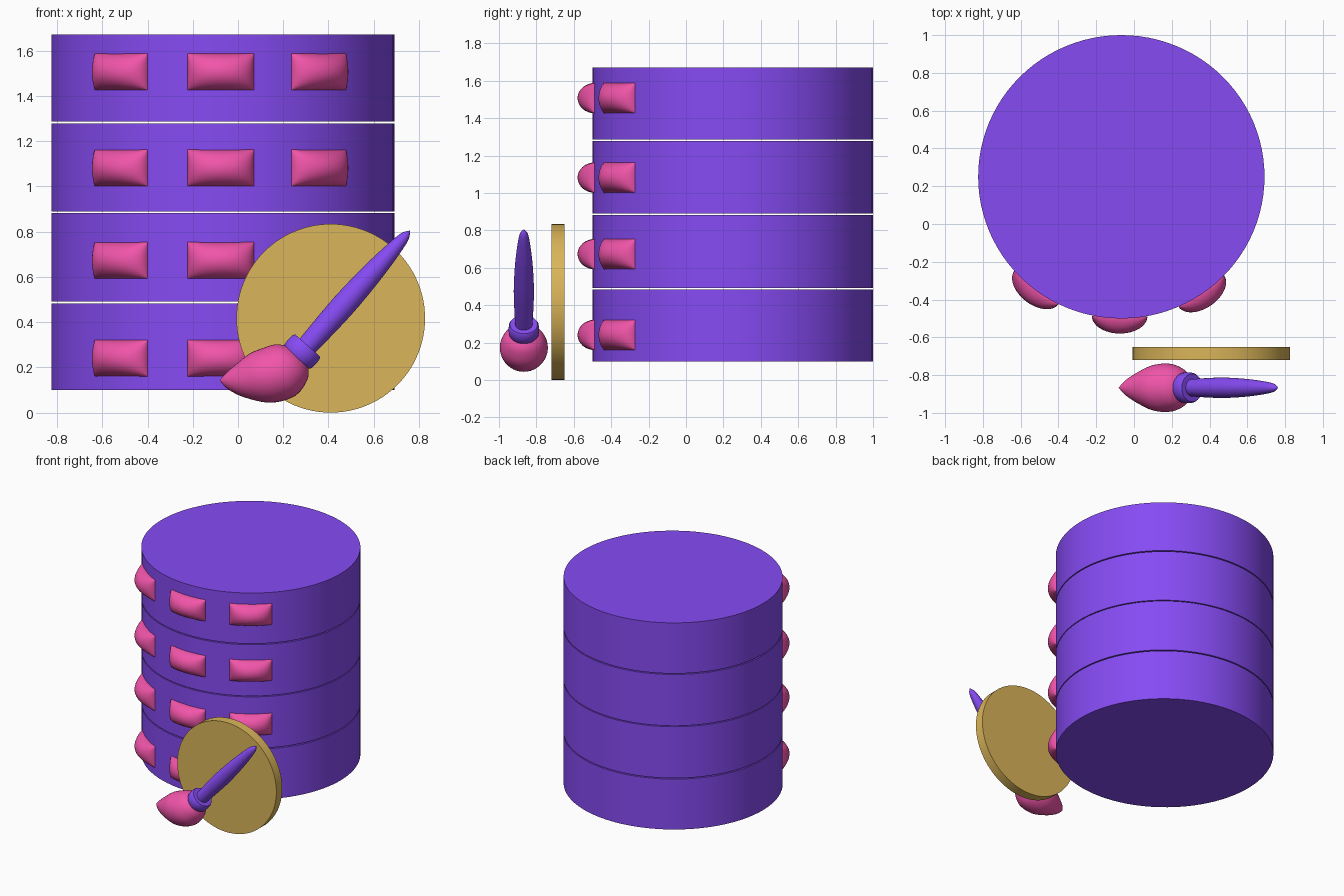
import bpy, bmesh, math
from mathutils import Vector, Matrix

if "Cube" in bpy.data.objects:
    bpy.data.objects.remove(bpy.data.objects["Cube"])


def material(name, rgb):
    m = bpy.data.materials.new(name)
    m.diffuse_color = (*rgb, 1)
    m.use_nodes = True
    m.node_tree.nodes["Principled BSDF"].inputs["Base Color"].default_value = m.diffuse_color
    return m


PURPLE = material("purple", (0.24, 0.07, 0.90))
PINK = material("pink", (0.88, 0.09, 0.40))
GOLD = material("gold", (0.70, 0.46, 0.10))


def loft(name, rings, mat, closed=True, matrix=Matrix()):
    """Skin a list of equal-length point rings and cap both ends."""
    bm = bmesh.new()
    rows = [[bm.verts.new(p) for p in ring] for ring in rings]
    n = len(rows[0])
    for a, b in zip(rows, rows[1:]):
        for i in range(n if closed else n - 1):
            j = (i + 1) % n
            bm.faces.new((a[i], a[j], b[j], b[i]))
    bm.faces.new(rows[0][::-1])
    bm.faces.new(rows[-1])
    bmesh.ops.remove_doubles(bm, verts=bm.verts, dist=1e-5)
    bmesh.ops.recalc_face_normals(bm, faces=bm.faces)
    me = bpy.data.meshes.new(name)
    bm.to_mesh(me)
    bm.free()
    me.materials.append(mat)
    ob = bpy.data.objects.new(name, me)
    ob.matrix_world = matrix
    bpy.context.collection.objects.link(ob)
    bpy.context.view_layer.objects.active = ob
    ob.select_set(True)
    bpy.ops.object.shade_smooth_by_angle(angle=math.radians(35))
    ob.select_set(False)
    return ob


def lathe(name, profile, mat, matrix, n=48):
    rings = [[(r * math.cos(2 * math.pi * i / n), r * math.sin(2 * math.pi * i / n), z)
              for i in range(n)] for r, z in profile]
    return loft(name, rings, mat, matrix=matrix)


def spline(pts, steps):
    """Catmull-Rom through the given vectors."""
    p = [pts[0] * 2 - pts[1]] + pts + [pts[-1] * 2 - pts[-2]]
    out = []
    for k in range(1, len(p) - 2):
        a, b, c, d = p[k - 1:k + 3]
        for s in range(steps):
            t = s / steps
            out.append(0.5 * (2 * b + (c - a) * t + (2 * a - 5 * b + 4 * c - d) * t ** 2
                              + (3 * b - a - 3 * c + d) * t ** 3))
    return out + [pts[-1]]


# stacked drums
CX, CY = -0.067, 0.25
for k, (z0, z1) in enumerate([(0.10, 0.483), (0.491, 0.882), (0.889, 1.279), (1.287, 1.672)]):
    lathe(f"drum_{k + 1}", [(1, z0), (1, z1)], PURPLE,
          Matrix.Translation((CX, CY, 0)) @ Matrix.Diagonal((0.758, 0.75, 1, 1)), 96)

# puffed indicator lights around the front of each drum
HALF_W, HALF_H, DEPTH, BASE = 0.147, 0.081, 0.092, 0.738


def light(name, angle, z):
    rings = []
    for i in range(25):
        a = math.pi * (i / 24 - 0.5)
        w, d = HALF_W * math.sin(a), max(DEPTH * math.cos(a), 0.002)
        rings.append([(w, -BASE - d * math.cos(f), HALF_H * math.sin(f))
                      for f in (math.pi * (j / 16 - 0.5) for j in range(17))])
    loft(name, rings, PINK,
         matrix=Matrix.Translation((CX, CY, z)) @ Matrix.Rotation(math.radians(angle), 4, 'Z'))


for row, z in enumerate((0.241, 0.673, 1.082, 1.507)):
    for side, angle in (("left", -37.5), ("middle", -0.7), ("right", 35)):
        light(f"light_{side}_{row + 1}", angle, z)

# round gold plate
lathe("plate", [(0.417, -0.035), (0.417, 0.035)], GOLD,
      Matrix.Translation((0.41, -0.685, 0.417)) @ Matrix.Rotation(math.pi / 2, 4, 'X'), 96)

# brush handle and collar share one tilted axis
BY = -0.867
axis = Vector((0.477, 0, 0.535))
tilt = Matrix.Translation((0.284, BY, 0.27)) @ axis.to_track_quat('Z', 'Y').to_matrix().to_4x4()
handle = spline([Vector(p) for p in [(0.044, 0.0), (0.050, 0.12), (0.054, 0.28), (0.048, 0.45),
                                     (0.036, 0.59), (0.022, 0.68), (0.0, 0.717)]], 5)
lathe("brush_handle", handle, PURPLE, tilt, 32)
lathe("brush_collar", [(0.045, -0.036), (0.074, -0.036), (0.080, -0.026), (0.082, 0),
                       (0.080, 0.026), (0.074, 0.036), (0.045, 0.036)], PURPLE, tilt)

# curved bristle head: upper and lower outline in x, z
upper = [(0.224, 0.286), (0.214, 0.296), (0.161, 0.301), (0.104, 0.283), (0.051, 0.261),
         (-0.011, 0.212), (-0.055, 0.173), (-0.081, 0.142)]
lower = [(0.305, 0.215), (0.311, 0.204), (0.307, 0.146), (0.254, 0.075), (0.148, 0.044),
         (0.033, 0.066), (-0.042, 0.102), (-0.081, 0.142)]
rings = []
for u, l in zip(spline([Vector(p) for p in upper], 5), spline([Vector(p) for p in lower], 5)):
    c, h = (u + l) / 2, (u - l) / 2
    rings.append([(c.x + h.x * math.cos(a), BY + h.length * math.sin(a), c.y + h.y * math.cos(a))
                  for a in (2 * math.pi * i / 40 for i in range(40))])
loft("brush_bristles", rings, PINK)
